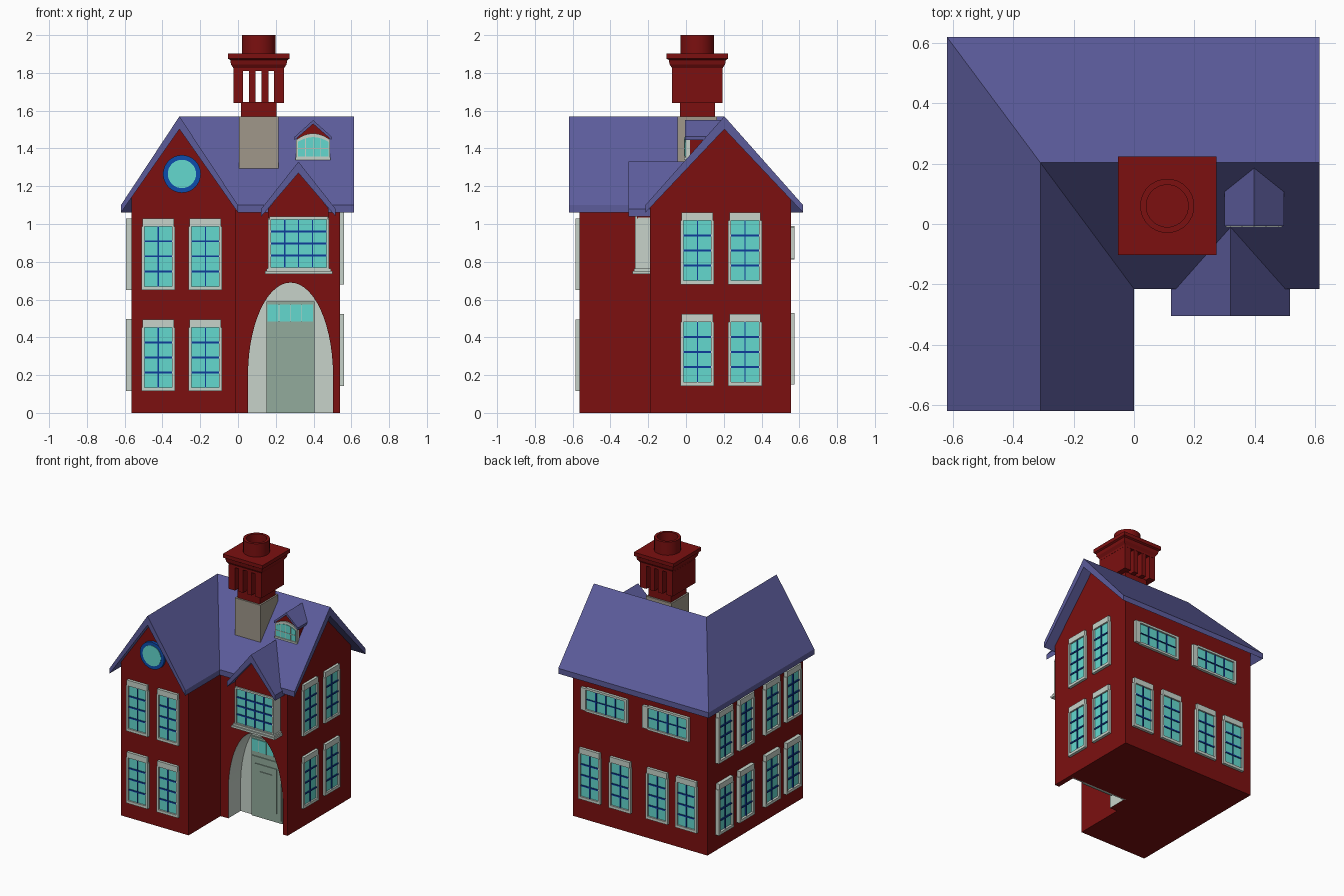
import bpy, bmesh, math
from mathutils import Vector

if "Cube" in bpy.data.objects:
    bpy.data.objects.remove(bpy.data.objects["Cube"])


def material(name, rgb):
    m = bpy.data.materials.new(name)
    m.diffuse_color = (*rgb, 1)
    m.use_nodes = True
    m.node_tree.nodes["Principled BSDF"].inputs["Base Color"].default_value = m.diffuse_color
    return m


BRICK = material("brick red", (0.20, 0.005, 0.005))
ROOF = material("slate purple", (0.107, 0.107, 0.33))
TRIM = material("pale trim", (0.57, 0.65, 0.585))
GLASS = material("aqua glass", (0.126, 0.69, 0.62))
BARS = material("dark blue bars", (0.004, 0.045, 0.33))
RING = material("blue ring", (0.004, 0.073, 0.42))
DOOR = material("sage door", (0.29, 0.41, 0.335))
STONE = material("warm grey stone", (0.35, 0.313, 0.255))


def to_mesh(name, bm, mats):
    bmesh.ops.recalc_face_normals(bm, faces=bm.faces[:])
    me = bpy.data.meshes.new(name)
    bm.to_mesh(me)
    bm.free()
    for m in mats:
        me.materials.append(m)
    return me


def place(name, me, loc=(0, 0, 0), rot=(0, 0, 0), scale=(1, 1, 1)):
    ob = bpy.data.objects.new(name, me)
    ob.location, ob.rotation_euler, ob.scale = loc, rot, scale
    bpy.context.collection.objects.link(ob)
    return ob


def solid(bm, bottom, top, mat=0):
    """Closed solid between two matching outlines."""
    a = [bm.verts.new(p) for p in bottom]
    b = [bm.verts.new(p) for p in top]
    n = len(a)
    faces = [bm.faces.new(a), bm.faces.new(b)]
    faces += [bm.faces.new((a[i], a[(i + 1) % n], b[(i + 1) % n], b[i])) for i in range(n)]
    for f in faces:
        f.material_index = mat


def prism(name, pts, axis, lo, hi, mat):
    """Extrude a 2D outline along x (points are y,z) or y (points are x,z)."""
    put = {'x': lambda p, d: (d, p[0], p[1]), 'y': lambda p, d: (p[0], d, p[1])}[axis]
    bm = bmesh.new()
    solid(bm, [put(p, lo) for p in pts], [put(p, hi) for p in pts])
    return place(name, to_mesh(name, bm, [mat]))


def add_box(bm, x0, x1, y0, y1, z0, z1, mat=0):
    q = [(x0, y0), (x1, y0), (x1, y1), (x0, y1)]
    solid(bm, [(*p, z0) for p in q], [(*p, z1) for p in q], mat)


def box(name, x0, x1, y0, y1, z0, z1, mat):
    bm = bmesh.new()
    add_box(bm, x0, x1, y0, y1, z0, z1)
    return place(name, to_mesh(name, bm, [mat]))


def stack(name, cx, cy, rings, mat, n=4):
    """Rings of (radius, z) joined into a solid; n=4 gives square rings."""
    k = math.sqrt(2) if n == 4 else 1
    bm = bmesh.new()
    loops = [[bm.verts.new((cx + r * k * math.cos((i + .5) * math.tau / n),
                            cy + r * k * math.sin((i + .5) * math.tau / n), z))
              for i in range(n)] for r, z in rings]
    for a, b in zip(loops, loops[1:]):
        for i in range(n):
            j = (i + 1) % n
            bm.faces.new((a[i], a[j], b[j], b[i]))
    bm.faces.new(loops[0])
    bm.faces.new(loops[-1])
    return place(name, to_mesh(name, bm, [mat]))


def smooth(ob):
    bpy.ops.object.select_all(action='DESELECT')
    ob.select_set(True)
    bpy.context.view_layer.objects.active = ob
    bpy.ops.object.shade_smooth_by_angle(angle=math.radians(35))


def window_mesh(name, w, h, cols, rows, side=.016, head=.042, foot=.02, depth=.02):
    """Window facing -y, centred on the origin, wall plane at y=0."""
    bm = bmesh.new()
    x, z = w / 2, h / 2
    add_box(bm, -x, -x + side, -depth, .01, -z, z - head)
    add_box(bm, x - side, x, -depth, .01, -z, z - head)
    add_box(bm, -x + side, x - side, -depth, .01, -z, -z + foot)
    add_box(bm, -x + .006, x - .006, -depth, .01, z - head, z)
    gx, g0, g1 = x - side, -z + foot, z - head
    add_box(bm, -gx, gx, -depth * .4, .01, g0, g1, 1)
    for i in range(1, cols):
        c = -gx + 2 * gx * i / cols
        add_box(bm, c - .003, c + .003, -depth * .75, 0, g0, g1, 2)
    for i in range(1, rows):
        c = g0 + (g1 - g0) * i / rows
        add_box(bm, -gx, gx, -depth * .7, 0, c - .005, c + .005, 2)
    return to_mesh(name, bm, [TRIM, GLASS, BARS])


# brick walls: wing, back corner, main house (open below 0.75 at the porch)
prism("wing_walls", [(-.565, 0), (-.01, 0), (-.01, 1.08), (-.31, 1.51), (-.565, 1.14)],
      'y', -.565, .15, BRICK)
box("corner_walls", -.565, -.19, .14, .555, 0, 1.12, BRICK)
prism("main_walls", [(-.04, 0), (.555, 0), (.555, 1.13), (.2, 1.51), (-.19, 1.09),
                     (-.19, .75), (-.04, .75)], 'x', -.2, .54, BRICK)

# porch wall with an arched opening, lined in pale trim
arch = [(.278 + .225 * math.cos(t), .2 + .49 * math.sin(t))
        for t in [math.pi * i / 28 for i in range(29)]]
porch = prism("porch_wall", [(-.05, 0), (-.05, .75), (.54, .75), (.54, 0), (.503, 0)] + arch
              + [(.053, 0)], 'y', -.19, -.04, BRICK)
porch.data.materials.append(TRIM)
for f in porch.data.polygons:
    if abs(f.normal.y) < .5 and .05 < f.center.x < .51 and .01 < f.center.z < .72:
        f.material_index = 1
box("porch_back", .04, .515, -.045, -.035, 0, .72, TRIM)

# door with raised panels and a transom light
box("door_frame", .15, .405, -.058, -.04, 0, .59, DOOR)
box("door_leaf", .157, .397, -.064, -.05, .02, .45, DOOR)
box("door_outer_panel", .19, .365, -.07, -.06, .07, .40, DOOR)
box("door_inner_panel", .225, .33, -.075, -.065, .12, .35, DOOR)
box("transom_glass", .157, .397, -.064, -.05, .485, .575, GLASS)
for i in range(1, 4):
    box("transom_bar", .155 + .06 * i, .159 + .06 * i, -.067, -.06, .485, .575, TRIM)

# main L-shaped roof with a hip at the back left corner
E, R = 1.10, 1.57
top = [(-.62, -.62, E), (-.31, -.62, R), (0, -.62, E), (0, -.215, E), (.615, -.215, E),
       (.615, .203, R), (.615, .62, E), (-.62, .62, E), (-.31, .203, R)]
bm = bmesh.new()
upper = [bm.verts.new(p) for p in top]
lower = [bm.verts.new((x, y, z - (.068 if z == R else .04))) for x, y, z in top]
for ids in ((0, 1, 8, 7), (1, 2, 3, 8), (3, 4, 5, 8), (5, 6, 7, 8)):
    bm.faces.new([upper[i] for i in ids])
    bm.faces.new([lower[i] for i in ids])
for i in range(8):
    j = (i + 1) % 8
    bm.faces.new((upper[i], upper[j], lower[j], lower[i]))
place("main_roof", to_mesh("main_roof", bm, [ROOF]))


def gable_roof(name, cx, half, eave, ridge, drop, thick, y0, y1):
    prism(name, [(cx - half, eave - drop), (cx - half, eave), (cx, ridge), (cx + half, eave),
                 (cx + half, eave - drop), (cx, ridge - thick)], 'y', y0, y1, ROOF)


# bay window above the porch
gable_roof("bay_roof", .32, .197, 1.08, 1.33, .04, .06, -.305, 0)
prism("bay_gable", [(.16, 1.03), (.48, 1.03), (.48, 1.08), (.32, 1.28), (.16, 1.08)],
      'y', -.26, -.1, BRICK)
box("bay_box", .16, .482, -.255, -.18, .755, 1.035, TRIM)
place("bay_window", window_mesh("bay_window", .322, .285, 4, 4, .014, .014, .016),
      (.321, -.25, .896))
box("bay_sill", .142, .5, -.283, -.18, .735, .75, TRIM)
box("bay_sill_moulding", .15, .492, -.275, -.18, .75, .765, TRIM)

# small roof dormer
gable_roof("dormer_roof", .398, .098, 1.462, 1.55, .018, .02, -.006, .2)
prism("dormer_walls", [(.312, 1.3), (.484, 1.3), (.484, 1.455), (.398, 1.535), (.312, 1.455)],
      'y', .006, .2, BRICK)


def dormer_pane(name, half, z0, z1, rise, y, mat):
    curve = [(.398 + half * math.cos(t), z1 + rise * math.sin(t) ** 2)
             for t in [math.pi * i / 10 for i in range(11)]]
    prism(name, [(.398 - half, z0), (.398 + half, z0)] + curve, 'y', y, .02, mat)


dormer_pane("dormer_frame", .09, 1.335, 1.445, .035, -.003, TRIM)
dormer_pane("dormer_glass", .08, 1.357, 1.435, .025, -.007, GLASS)
for i in range(1, 4):
    x = .318 + .04 * i
    box("dormer_bar", x - .002, x + .002, -.01, 0, 1.357, 1.452, TRIM)
box("dormer_crossbar", .318, .478, -.01, 0, 1.398, 1.402, TRIM)
box("dormer_sill", .305, .49, -.01, .02, 1.34, 1.352, TRIM)

# chimney: stone base, brick neck, slotted block, moulded cap, pot
CX, CY = .11, .06
stack("chimney_base", CX, CY, [(.105, 1.295), (.105, 1.57)], STONE)
stack("chimney_neck", CX, CY, [(.093, 1.55), (.093, 1.645)], BRICK)
for x0, x1 in ((-.025, .027), (.057, .093), (.125, .162), (.19, .243)):
    box("chimney_pier", x0, x1, CY - .133, CY + .133, 1.64, 1.82, BRICK)
stack("chimney_cap", CX, CY, [(.134, 1.81), (.134, 1.825), (.147, 1.845), (.151, 1.868),
                              (.163, 1.875), (.163, 1.902)], BRICK)
smooth(stack("chimney_pot", CX, CY, [(.09, 1.89), (.09, 2), (.07, 2), (.07, 1.905)], BRICK, 24))

# round window in the front gable
for name, r, y, mat in (("round_window_ring", .1, -.585, RING),
                        ("round_window_glass", .075, -.588, GLASS)):
    prism(name, [(-.297 + r * math.cos(i * math.tau / 32), 1.265 + r * math.sin(i * math.tau / 32))
                 for i in range(32)], 'y', y, -.55, mat)

# sash windows on all four sides
sash = window_mesh("sash_window", .178, .38, 2, 4)
Q = math.pi / 2
for x in (-.4225, -.1725):
    for z in (.84, .305):
        place("front_window", sash, (x, -.565, z))
for y in (.06, .3125):
    for z in (.87, .333):
        place("right_window", sash, (.54, y, z), (0, 0, Q))
for y in (.37, .125, -.178, -.425):
    for z in (.84, .307):
        place("left_window", sash, (-.565, y, z), (0, 0, -Q), (1, 1.4, 1))
for x in (.394, .144, -.16, -.40):
    place("back_window", sash, (x, .555, .34), (0, 0, math.pi))
for x in (.275, -.233):
    place("back_wide_window", sash, (x, .555, .90), (0, -Q, math.pi))
